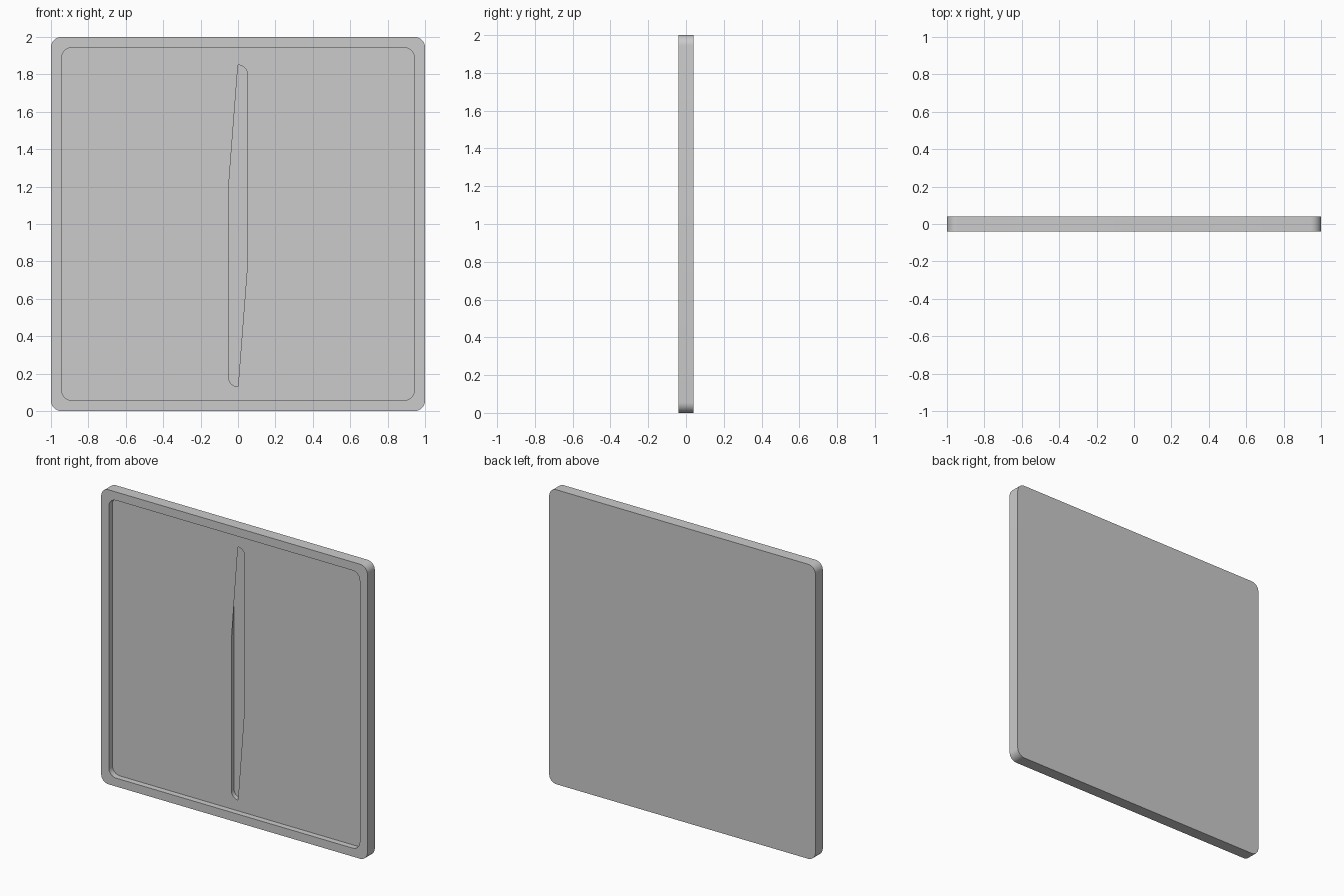
import bpy, bmesh, math

if "Cube" in bpy.data.objects:
    bpy.data.objects.remove(bpy.data.objects["Cube"])

SEG = 8  # segments per rounded corner


def rounded_rect(half_w, z0, z1, r):
    """Counter-clockwise (x, z) outline of a rounded rectangle."""
    corners = [(half_w - r, z1 - r, 0), (-half_w + r, z1 - r, 90),
               (-half_w + r, z0 + r, 180), (half_w - r, z0 + r, 270)]
    pts = []
    for cx, cz, start in corners:
        for i in range(SEG + 1):
            a = math.radians(start + 90 * i / SEG)
            pts.append((cx + r * math.cos(a), cz + r * math.sin(a)))
    return pts


def finish(name, bm):
    mesh = bpy.data.meshes.new(name)
    bm.to_mesh(mesh)
    bm.free()
    ob = bpy.data.objects.new(name, mesh)
    bpy.context.collection.objects.link(ob)
    return ob


outer = rounded_rect(1.0, 0.0, 2.0, 0.055)
recess = rounded_rect(0.943, 0.057, 1.943, 0.055)
slot = rounded_rect(0.05, 0.13, 1.85, 0.0499)
FLOOR_Y, SLOT_Y = 0.0, 0.03

# Panel: back, rim, recessed floor and centre slot lofted from matching outlines
bm = bmesh.new()
levels = [(outer, 0.04), (outer, -0.04), (recess, -0.04),
          (recess, FLOOR_Y), (slot, FLOOR_Y), (slot, SLOT_Y)]
rings = [[bm.verts.new((x, y, z)) for x, z in pts] for pts, y in levels]
n = len(outer)
for a, b in zip(rings, rings[1:]):
    for i in range(n):
        j = (i + 1) % n
        bm.faces.new((a[i], a[j], b[j], b[i]))
bm.faces.new(rings[0])
bm.faces.new(rings[-1])
bmesh.ops.recalc_face_normals(bm, faces=bm.faces)
panel = finish("recessed_panel", bm)
bpy.context.view_layer.objects.active = panel
panel.select_set(True)
bpy.ops.object.shade_smooth_by_angle(angle=math.radians(30))

# Slanted webs flush with the floor, covering opposite ends of the slot
bm = bmesh.new()
corner = slot[SEG + 1:2 * (SEG + 1)]
web = corner + [(-0.05, 1.2)]
for sign in (1, -1):
    vs = [bm.verts.new((sign * x, FLOOR_Y, 0.99 + sign * (z - 0.99))) for x, z in web]
    f = bm.faces.new(vs)
    f.normal_update()
    if f.normal.y > 0:
        f.normal_flip()
finish("slot_webs", bm)
